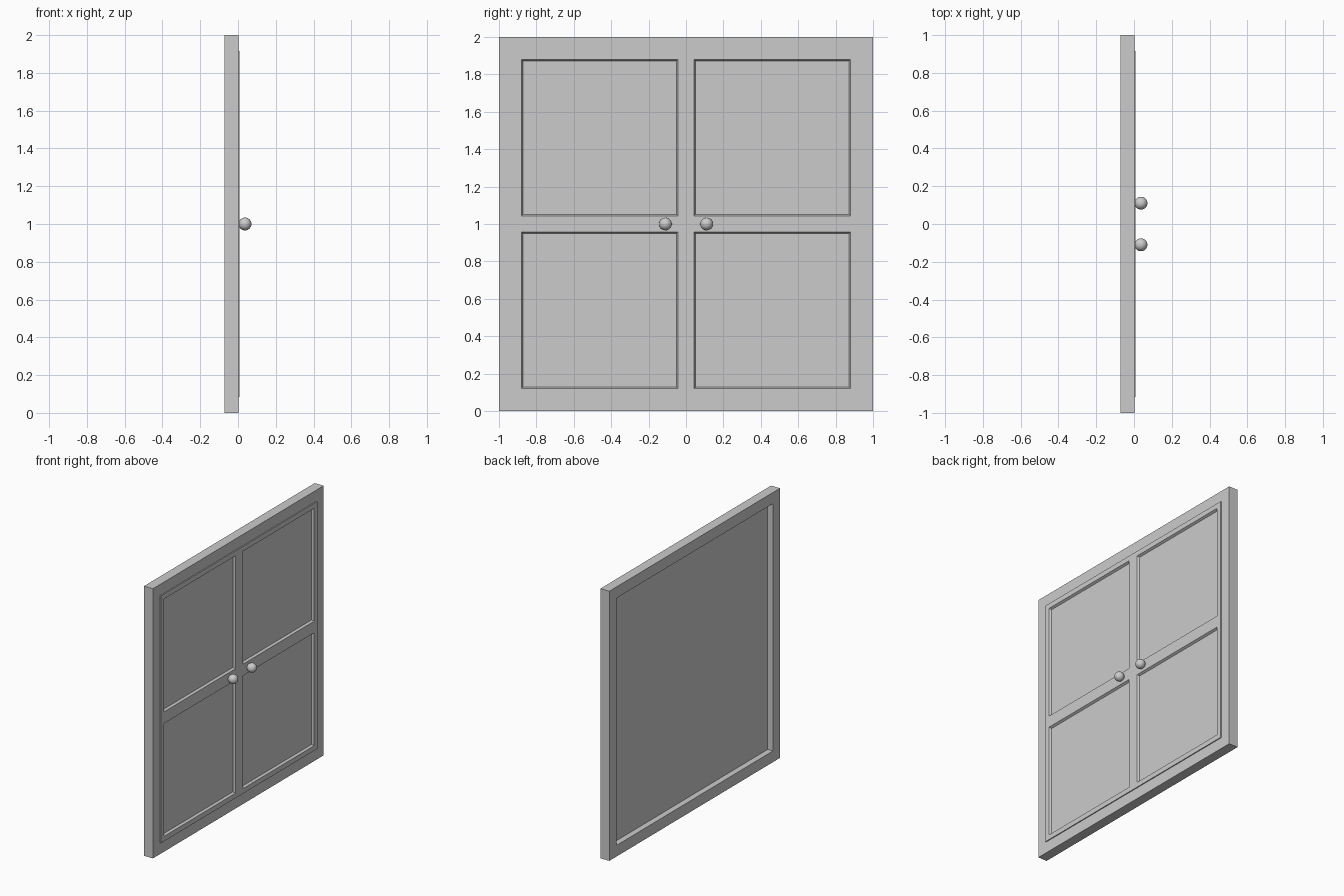
import bpy, bmesh

if "Cube" in bpy.data.objects:
    bpy.data.objects.remove(bpy.data.objects["Cube"])

BACK, FRONT = -0.071, 0.002      # frame depth range along x
DOOR_BACK, DOOR_FRONT = -0.028, 0.009
OPENING = 0.917                  # half size of the opening


def finish(bm, name):
    bmesh.ops.recalc_face_normals(bm, faces=bm.faces)
    mesh = bpy.data.meshes.new(name)
    bm.to_mesh(mesh)
    bm.free()
    obj = bpy.data.objects.new(name, mesh)
    bpy.context.collection.objects.link(obj)
    return obj


def slab(lines, x0, x1, keep):
    """Grid of quads in the yz plane, extruded from x1 back to x0."""
    bm = bmesh.new()
    n = len(lines)
    v = [[bm.verts.new((x1, y, 1 + z)) for z in lines] for y in lines]
    cells = {}
    for i in range(n - 1):
        for j in range(n - 1):
            if keep(i, j):
                cells[i, j] = bm.faces.new(
                    (v[i][j], v[i + 1][j], v[i + 1][j + 1], v[i][j + 1]))
    bmesh.ops.delete(bm, geom=[q for q in bm.verts if not q.link_faces],
                     context='VERTS')
    ret = bmesh.ops.extrude_face_region(bm, geom=list(bm.faces), use_keep_orig=True)
    moved = [g for g in ret['geom'] if isinstance(g, bmesh.types.BMVert)]
    bmesh.ops.translate(bm, verts=moved, vec=(x0 - x1, 0, 0))
    bmesh.ops.recalc_face_normals(bm, faces=bm.faces)
    return bm, cells


# Outer frame: square ring
bm, _ = slab([-1, -OPENING, OPENING, 1], BACK, FRONT, lambda i, j: (i, j) != (1, 1))
finish(bm, "frame")

# Door slab with four recessed panels
bm, _ = slab([-OPENING, -0.88, -0.043, 0.043, 0.88, OPENING],
             DOOR_BACK, DOOR_FRONT, lambda i, j: True)
panels = [f for f in bm.faces
          if f.calc_center_median().x > DOOR_FRONT - 1e-4 and f.calc_area() > 0.5]
bmesh.ops.inset_individual(bm, faces=panels, thickness=0.012, depth=-0.016)
finish(bm, "door")

# Round knobs
for side, y in (("left", -0.11), ("right", 0.11)):
    bpy.ops.mesh.primitive_uv_sphere_add(segments=32, ring_count=16, radius=0.034,
                                         location=(0.037, y, 1))
    bpy.context.object.name = side + "_knob"
    bpy.ops.object.shade_smooth()
